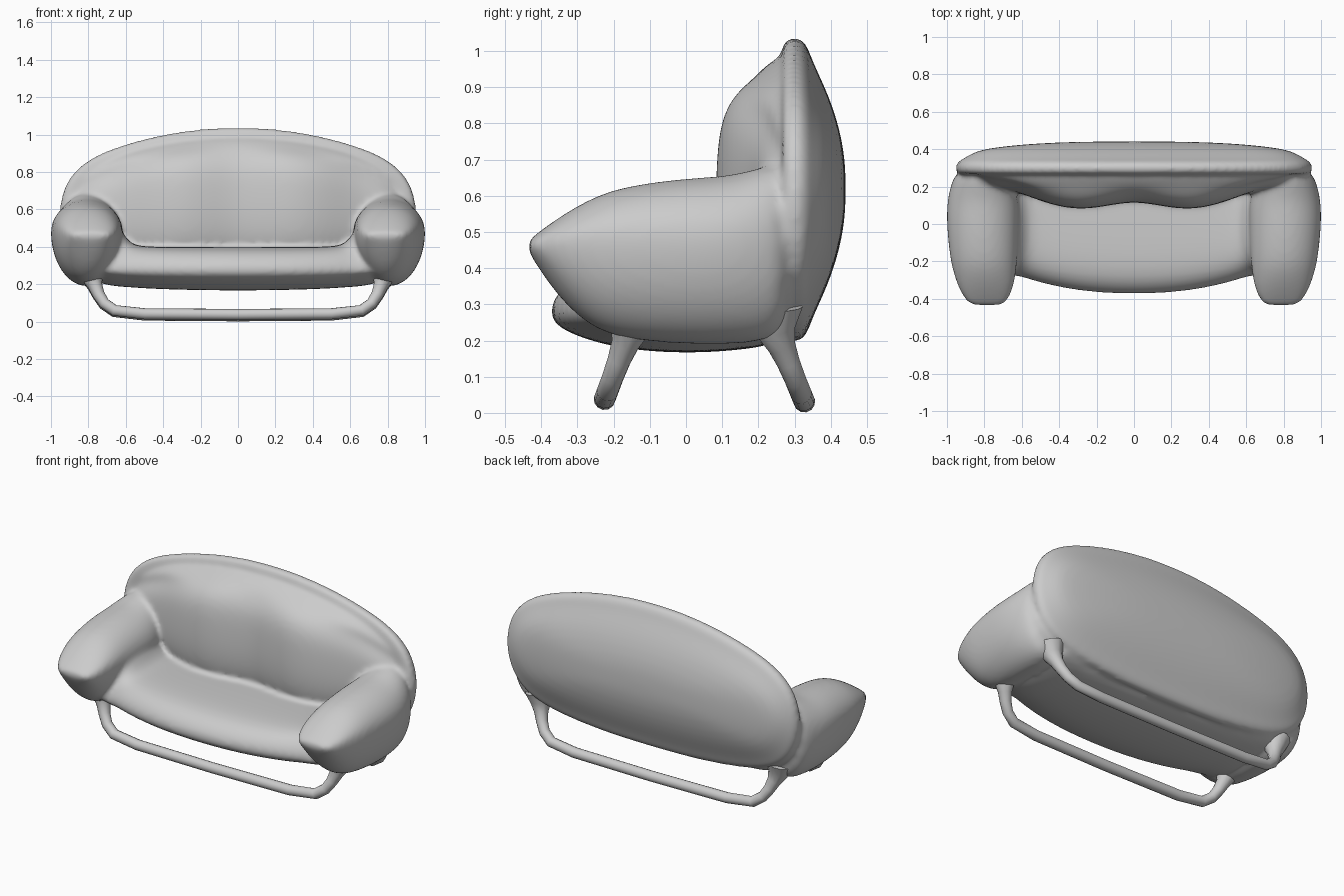
import bpy, bmesh
from math import sin, cos, tau

if "Cube" in bpy.data.objects:
    bpy.data.objects.remove(bpy.data.objects["Cube"])


def loft(name, rings):
    """Skin a list of equal-length closed rings, cap the ends and subdivide."""
    bm = bmesh.new()
    vs = [[bm.verts.new(p) for p in ring] for ring in rings]
    n = len(vs[0])
    for a, b in zip(vs, vs[1:]):
        for i in range(n):
            j = (i + 1) % n
            bm.faces.new((a[i], a[j], b[j], b[i]))
    bm.faces.new(vs[0])
    bm.faces.new(vs[-1])
    bmesh.ops.recalc_face_normals(bm, faces=bm.faces)
    me = bpy.data.meshes.new(name)
    bm.to_mesh(me)
    bm.free()
    ob = bpy.data.objects.new(name, me)
    bpy.context.collection.objects.link(ob)
    sub = ob.modifiers.new("round", 'SUBSURF')
    sub.levels = sub.render_levels = 2
    return ob


def both_sides(stations):
    """Mirror stations (x first) about x = 0."""
    return [(-s[0], *s[1:]) for s in stations[:0:-1]] + stations


# Back shell: front-view outline, inset towards the bulging rear
half = [(0, 1.048), (.3, 1.025), (.55, .97), (.77, .895), (.905, .79), (.96, .65),
        (.96, .5), (.9, .35), (.75, .25), (.4, .2), (0, .19)]
outline = half + [(-x, z) for x, z in half[-2:0:-1]]
back_rings = [(.262, .95, .9), (.268, .985, .965), (.3, 1, 1.01), (.332, .985, .965),
              (.345, .96, .86), (.375, .91, .71), (.402, .84, .56), (.427, .62, .37),
              (.442, .3, .15)]
back = loft("back_shell", [[(x * sx, y, .62 + (z - .62) * sz) for x, z in outline]
                           for y, sx, sz in back_rings])

# Back cushion: two soft lobes; x, front depth, height factor
cushion_stations = both_sides([(0, .125, 1), (.14, .10, .99), (.28, .078, .97), (.42, .098, .93),
                               (.55, .145, .88), (.66, .185, .82), (.8, .205, .7), (.9, .25, .56)])


def cushion_ring(x, f, k):
    prof = [(.32, .3), (f + .04, .36), (f + .01, .44), (f - .003, .55), (f - .002, .68),
            (f + .008, .82), (f + .05, .9), (max(.2, f + .04), .945), (.27, 1.0), (.32, .98)]
    return [(x, y, .38 + (z - .38) * k) for y, z in prof]


cushion = loft("back_cushion", [cushion_ring(*s) for s in cushion_stations])

# Seat: bowed front, flared up at the sides; x, front factor, top lift, bottom lift
seat_stations = both_sides([(0, 1, 0, 0), (.3, .95, 0, .004), (.5, .83, .002, .012),
                            (.57, .77, .015, .018), (.61, .74, .07, .02), (.67, .72, .17, .025),
                            (.8, .68, .1, .05)])
seat_prof = [(-.385, .265), (-.375, .315), (-.32, .375), (-.2, .402), (.1, .395), (.3, .39),
             (.33, .27), (.27, .19), (.15, .172), (0, .162), (-.2, .175), (-.35, .225)]


def seat_ring(x, f, up, low):
    return [(x, y * f if y < 0 else y,
             z + (up if z > .38 and y < .2 else low if z < .25 else 0)) for y, z in seat_prof]


seat = loft("seat", [seat_ring(*s) for s in seat_stations])

# Arms: y, inner x, outer x, top z, bottom z
arm_stations = [(-.437, .71, .86, .474, .45), (-.418, .68, .895, .492, .415),
                (-.35, .648, .935, .542, .315), (-.27, .632, .963, .59, .24),
                (-.18, .622, .985, .626, .202), (0, .615, 1.003, .65, .188),
                (.12, .615, 1, .654, .188), (.21, .64, .98, .68, .195), (.3, .68, .945, .7, .23)]


def arm_ring(side, y, x0, x1, top, bot, n=16):
    mid, cx, hw = .48 if top > .5 else .465, (x0 + x1) / 2, (x1 - x0) / 2
    ring = []
    for i in range(n):
        c, s = cos(tau * i / n), sin(tau * i / n)
        h = top - mid if s > 0 else mid - bot
        ring.append((side * (cx + hw * 1.02 * c), y, mid + h * 1.02 * s))
    return ring


arms = [loft(n, [arm_ring(s, *st) for st in arm_stations])
        for n, s in (("arm_right", 1), ("arm_left", -1))]

# Fuse the upholstery into one soft skin
bpy.ops.object.select_all(action='DESELECT')
for ob in [back, cushion, seat] + arms:
    ob.select_set(True)
bpy.context.view_layer.objects.active = back
bpy.ops.object.convert(target='MESH')
bpy.ops.object.join()
body = bpy.context.view_layer.objects.active
body.name = "upholstered_body"
rem = body.modifiers.new("fuse", 'REMESH')
rem.mode = 'VOXEL'
rem.voxel_size = .013
rem.use_smooth_shade = True
sm = body.modifiers.new("soften", 'SMOOTH')
sm.factor, sm.iterations = .5, 10


# Sled legs: one bent bar in front, one behind
def sled(name, y_top, y_foot, z_off):
    path = [(.79, .3, 2.6), (.778, .235, 1.9), (.763, .19, 1.3), (.745, .145, 1.08), (.715, .098, 1),
            (.66, .06, 1), (.5, .042, 1), (0, .038, 1)]
    pts = path + [(-x, z, r) for x, z, r in path[-2::-1]]
    cu = bpy.data.curves.new(name, 'CURVE')
    cu.dimensions = '3D'
    cu.bevel_depth, cu.bevel_resolution = .03, 4
    cu.use_fill_caps = True
    sp = cu.splines.new('POLY')
    sp.points.add(len(pts) - 1)
    for p, (x, z, r) in zip(sp.points, pts):
        t = min(1, (z - .038) / .2)
        p.co = (x, y_foot + (y_top - y_foot) * t, z + z_off, 1)
        p.radius = r
    sp.use_smooth = True
    ob = bpy.data.objects.new(name, cu)
    bpy.context.collection.objects.link(ob)


sled("front_leg_bar", -.15, -.225, 0)
sled("rear_leg_bar", .245, .327, -.007)
